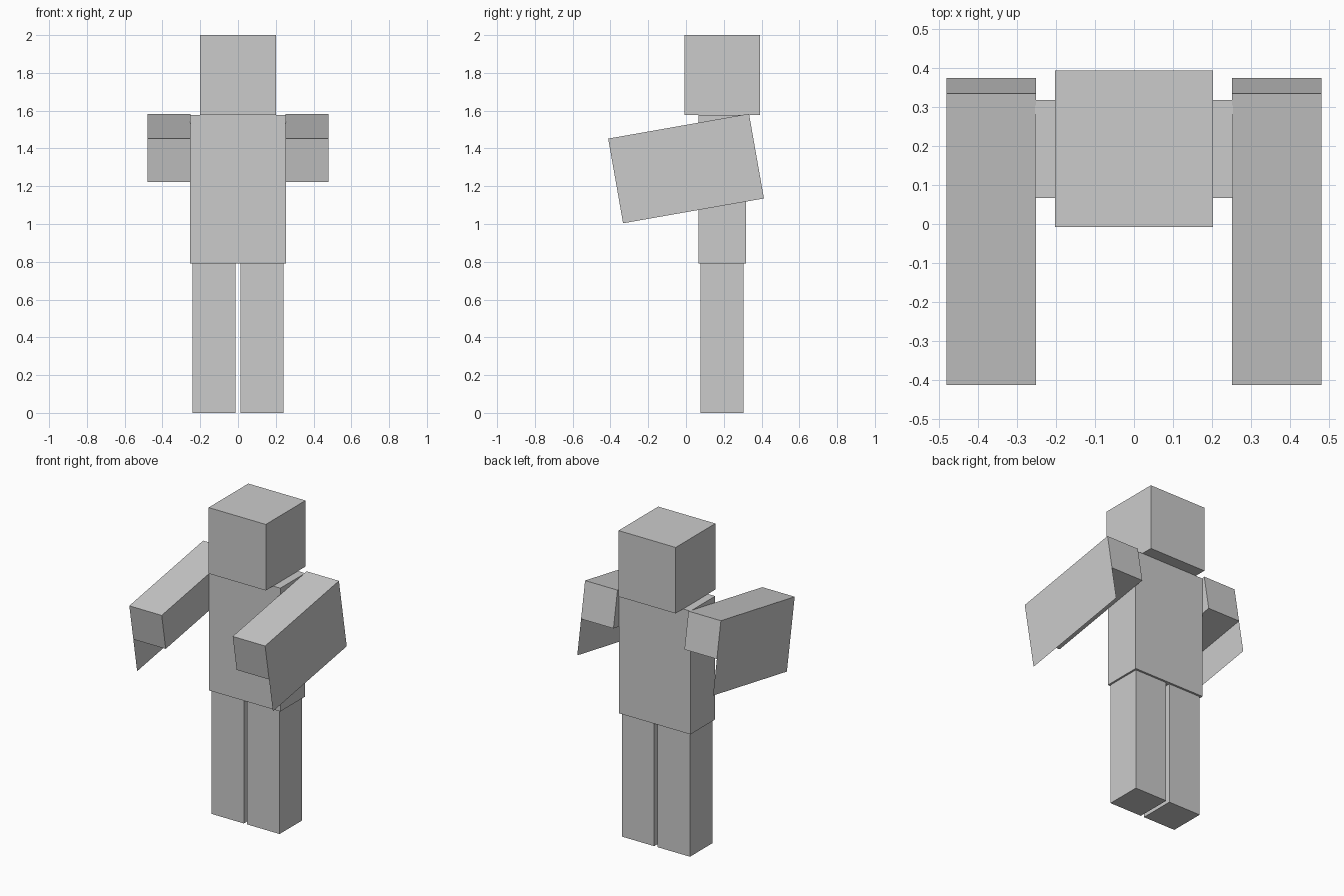
import bpy
import bmesh
from math import radians
from mathutils import Matrix, Vector

old = bpy.data.objects.get("Cube")
if old:
    bpy.data.objects.remove(old, do_unlink=True)

# One flat grey for the whole figure
grey = bpy.data.materials.new("plain_grey")
grey.use_nodes = True
colour = (0.6, 0.6, 0.6, 1)
grey.diffuse_color = colour
grey.node_tree.nodes["Principled BSDF"].inputs["Base Color"].default_value = colour


def finish(name, bm):
    mesh = bpy.data.meshes.new(name)
    bm.to_mesh(mesh)
    bm.free()
    mesh.materials.append(grey)
    obj = bpy.data.objects.new(name, mesh)
    bpy.context.collection.objects.link(obj)
    return obj


def box(name, low, high):
    """Axis-aligned box between two corners."""
    low, high = Vector(low), Vector(high)
    bm = bmesh.new()
    bmesh.ops.create_cube(bm, size=1)
    bmesh.ops.scale(bm, vec=high - low, verts=bm.verts)
    bmesh.ops.translate(bm, vec=(low + high) / 2, verts=bm.verts)
    return finish(name, bm)


def side_panel(name, x, low, high):
    """Single upright sheet facing along x, spanning (y, z) corners."""
    (y0, z0), (y1, z1) = low, high
    bm = bmesh.new()
    corners = [(x, y0, z0), (x, y1, z0), (x, y1, z1), (x, y0, z1)]
    face = bm.faces.new([bm.verts.new(c) for c in corners])
    face.normal_update()
    if face.normal.x * x < 0:
        face.normal_flip()
    return finish(name, bm)


# Head and torso
box("head", (-0.202, -0.008, 1.578), (0.202, 0.393, 2))
box("torso", (-0.253, 0.066, 0.79), (0.253, 0.317, 1.578))

# Arms tilt about their upper front edge
arm_length, arm_depth, panel_depth = 0.757, 0.233, 0.455
inner, outer = 0.251, 0.48
tilt = Matrix.Translation((0, -0.412, 1.452)) @ Matrix.Rotation(radians(10), 4, "X")

for side, s in (("left", 1), ("right", -1)):
    # Legs
    xs = sorted((s * 0.012, s * 0.241))
    box(side + "_leg", (xs[0], 0.076, 0), (xs[1], 0.304, 0.79))

    # Arm, with a thin outer panel hanging below it
    xs = sorted((s * inner, s * outer))
    arm = box(side + "_arm", (xs[0], 0, -arm_depth), (xs[1], arm_length, 0))
    panel = side_panel(side + "_arm_panel", s * outer,
                       (0, -panel_depth), (arm_length, -arm_depth))
    for obj in (arm, panel):
        obj.data.transform(tilt)
